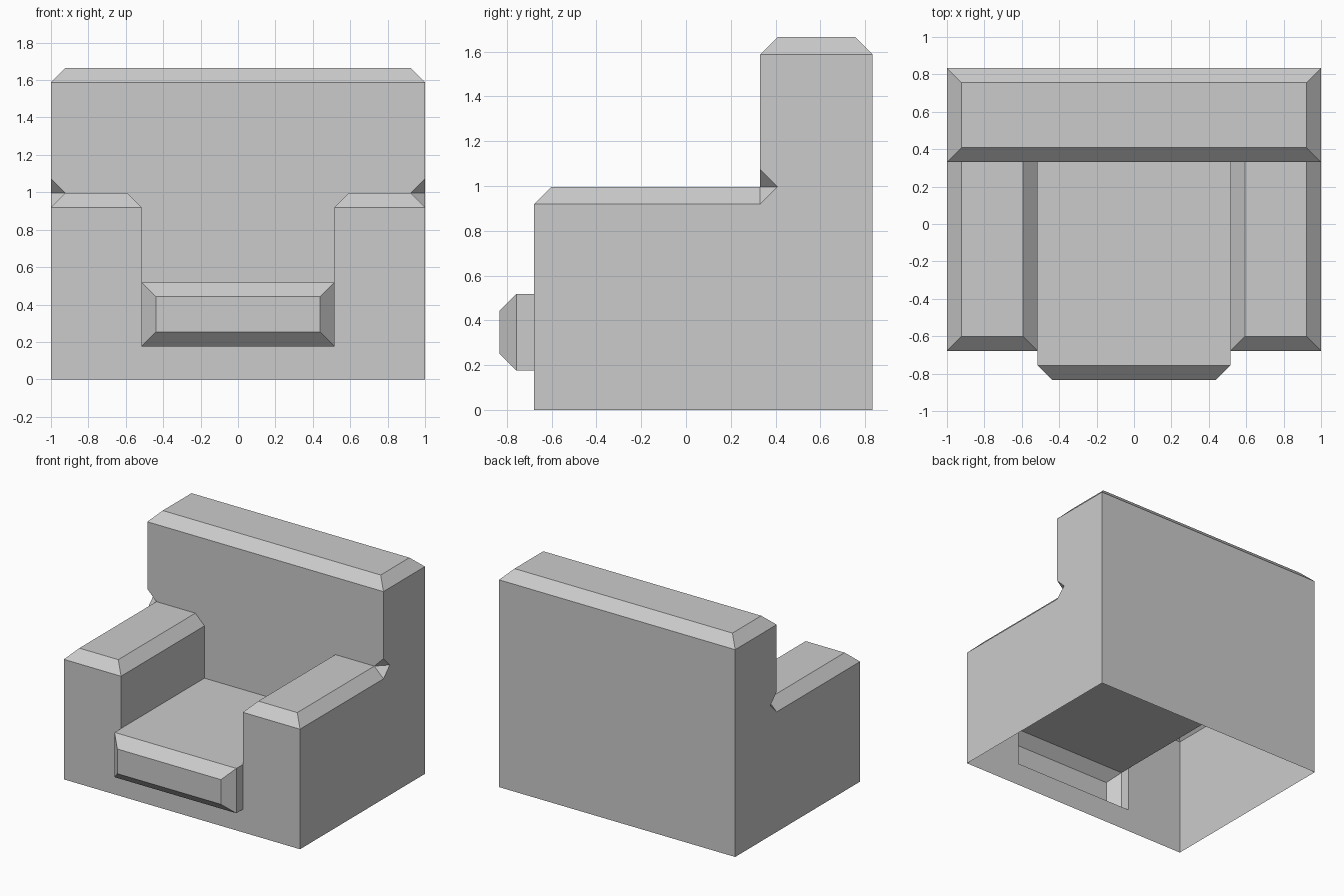
import bpy, bmesh
from mathutils import Vector

if "Cube" in bpy.data.objects:
    bpy.data.objects.remove(bpy.data.objects["Cube"])

# Shared dimensions (half model, mirrored in x; open hollow underside)
C = 0.077                          # chamfer width
W, IN = 1.0, 0.516                 # outer side, inner side of arm
FRONT, BACK0, BACK1 = -0.678, 0.331, 0.833
ARM, TOP = 0.996, 1.664            # arm top, backrest top
S0, S1, NOSE = 0.176, 0.519, -0.833  # seat bottom, seat top, seat front


def part(name, inside, panels):
    """Half shell from flat panels facing away from an inside point, mirrored."""
    bm = bmesh.new()
    for pts in panels:
        f = bm.faces.new([bm.verts.new(p) for p in pts])
        f.normal_update()
        if f.normal.dot(f.calc_center_median() - Vector(inside)) < 0:
            f.normal_flip()
    bmesh.ops.remove_doubles(bm, verts=bm.verts, dist=1e-4)
    me = bpy.data.meshes.new(name)
    bm.to_mesh(me)
    bm.free()
    ob = bpy.data.objects.new(name, me)
    bpy.context.collection.objects.link(ob)
    m = ob.modifiers.new("mirror", 'MIRROR')
    m.use_axis[0] = True
    m.use_clip = True


# Corner notch where arm chamfer meets the backrest
n_low, n_high = (W, BACK0, ARM - C), (W, BACK0, ARM + C)
n_in, n_back = (W - C, BACK0, ARM), (W, BACK0 + C, ARM)

# Backrest with chamfered top
zt = TOP - C
a, b = BACK0 + C, BACK1 - C
part("backrest", (0, 0.58, 0.8), [
    [(0, BACK0, S1), (IN, BACK0, S1), (IN, BACK0, ARM - C), (IN + C, BACK0, ARM),
     n_in, n_high, (W, BACK0, zt), (0, BACK0, zt)],
    [(0, BACK1, 0), (W, BACK1, 0), (W, BACK1, zt), (0, BACK1, zt)],
    [(W, BACK0, 0), (W, BACK1, 0), (W, BACK1, zt), (W, BACK0, zt), n_high, n_back, n_low],
    [(0, a, TOP), (W - C, a, TOP), (W - C, b, TOP), (0, b, TOP)],
    [(0, BACK0, zt), (W, BACK0, zt), (W - C, a, TOP), (0, a, TOP)],
    [(0, BACK1, zt), (W, BACK1, zt), (W - C, b, TOP), (0, b, TOP)],
    [(W, BACK0, zt), (W, BACK1, zt), (W - C, b, TOP), (W - C, a, TOP)],
    [n_high, n_back, n_in],
])

# Arms and front apron
za, f = ARM - C, FRONT + C
part("arms_and_apron", (0.75, 0, 0.5), [
    [(0, FRONT, 0), (W, FRONT, 0), (W, FRONT, za), (IN, FRONT, za),
     (IN, FRONT, S0), (0, FRONT, S0)],
    [(W, FRONT, 0), (W, BACK0, 0), n_low, (W, FRONT, za)],
    [(IN, FRONT, S1), (IN, BACK0, S1), (IN, BACK0, za), (IN, FRONT, za)],
    [(IN + C, f, ARM), (W - C, f, ARM), n_in, (IN + C, BACK0, ARM)],
    [(IN, FRONT, za), (W, FRONT, za), (W - C, f, ARM), (IN + C, f, ARM)],
    [(W, FRONT, za), n_low, n_in, (W - C, f, ARM)],
    [(IN, FRONT, za), (IN, BACK0, za), (IN + C, BACK0, ARM), (IN + C, f, ARM)],
    [n_low, n_back, n_in],
])

# Seat with chamfered nose
y, x = NOSE + C, IN - C
part("seat", (0, 0, 0.35), [
    [(0, y, S1), (IN, y, S1), (IN, BACK0, S1), (0, BACK0, S1)],
    [(IN, FRONT, S0), (IN, y, S0), (IN, y, S1), (IN, FRONT, S1)],
    [(0, FRONT, S0), (IN, FRONT, S0), (IN, y, S0), (0, y, S0)],
    [(0, NOSE, S0 + C), (x, NOSE, S0 + C), (x, NOSE, S1 - C), (0, NOSE, S1 - C)],
    [(0, y, S1), (IN, y, S1), (x, NOSE, S1 - C), (0, NOSE, S1 - C)],
    [(0, y, S0), (IN, y, S0), (x, NOSE, S0 + C), (0, NOSE, S0 + C)],
    [(IN, y, S0), (IN, y, S1), (x, NOSE, S1 - C), (x, NOSE, S0 + C)],
])
